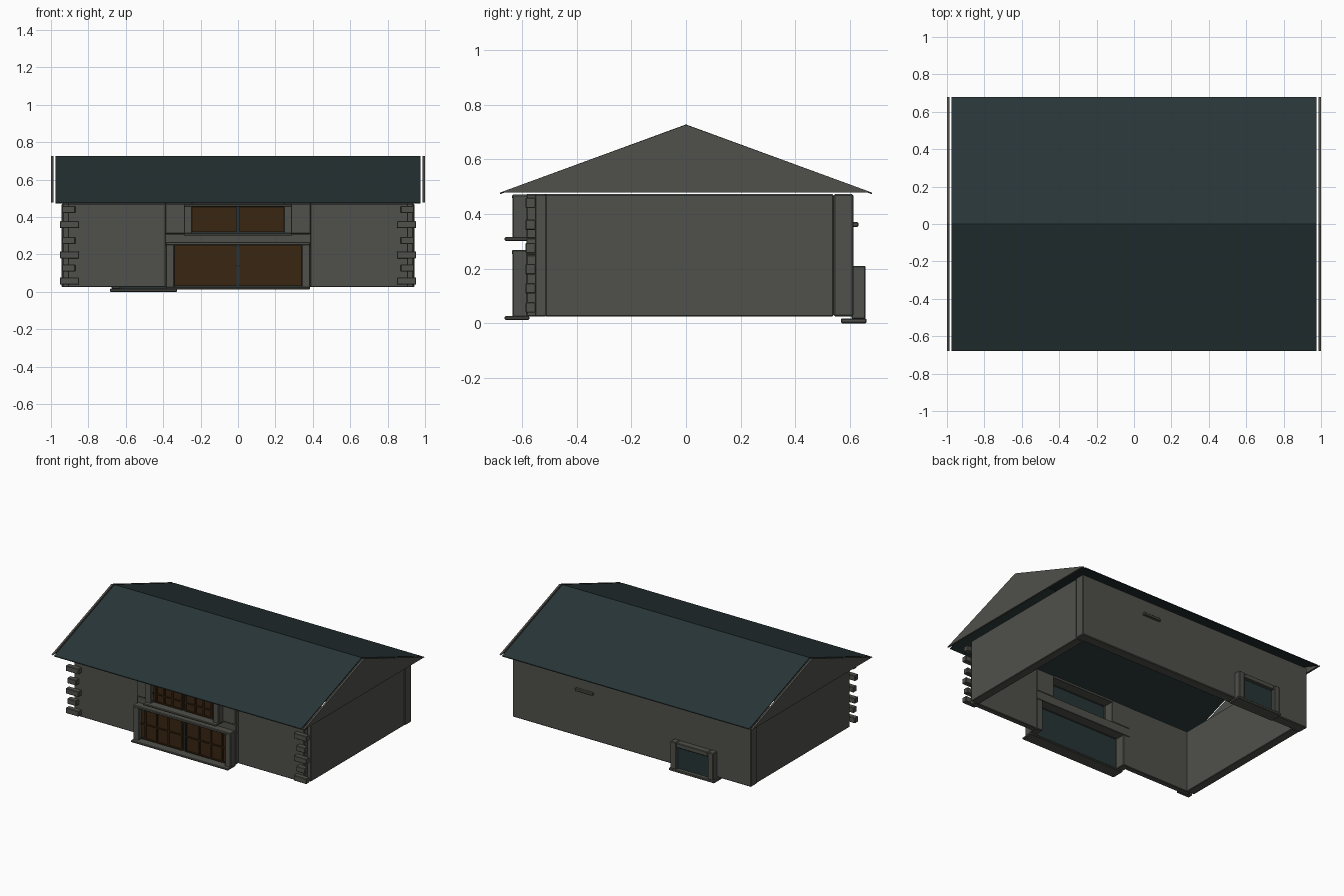
import bpy, bmesh

if "Cube" in bpy.data.objects:
    bpy.data.objects.remove(bpy.data.objects["Cube"])

def material(name, rgb):
    m = bpy.data.materials.new(name)
    m.diffuse_color = (*rgb, 1)
    m.use_nodes = True
    m.node_tree.nodes["Principled BSDF"].inputs["Base Color"].default_value = m.diffuse_color
    return m

STONE = material("grey_stone", (0.080, 0.080, 0.070))
TEAL = material("dark_teal", (0.021, 0.036, 0.037))
WOOD = material("dark_brown_wood", (0.040, 0.019, 0.006))

def finish(name, bm, mat, bevel=0):
    bmesh.ops.recalc_face_normals(bm, faces=bm.faces)
    me = bpy.data.meshes.new(name)
    bm.to_mesh(me)
    bm.free()
    me.materials.append(mat)
    ob = bpy.data.objects.new(name, me)
    bpy.context.collection.objects.link(ob)
    if bevel:
        b = ob.modifiers.new("bevel", 'BEVEL')
        b.width, b.segments = bevel, 1
    return ob

def boxes(name, mat, spans, bevel=0, mirror=False):
    """One object from boxes (x0, x1, y0, y1, z0, z1), optionally mirrored in x."""
    bm = bmesh.new()
    if mirror:
        spans = list(spans) + [(-s[1], -s[0], *s[2:]) for s in spans]
    for x0, x1, y0, y1, z0, z1 in spans:
        vs = bmesh.ops.create_cube(bm, size=1)['verts']
        for v in vs:
            v.co = (x1 if v.co.x > 0 else x0, y1 if v.co.y > 0 else y0,
                    z1 if v.co.z > 0 else z0)
    return finish(name, bm, mat, bevel)

def extrude_x(name, mat, profile, x0, x1):
    """Prism with a (y, z) profile, running along x."""
    bm = bmesh.new()
    f = bm.faces.new([bm.verts.new((x0, y, z)) for y, z in profile])
    g = bmesh.ops.extrude_face_region(bm, geom=[f])['geom']
    for v in g:
        if isinstance(v, bmesh.types.BMVert):
            v.co.x = x1
    return finish(name, bm, mat)

B, T = 0.025, 0.472   # wall bottom and top

# walls, open underneath
boxes("side_walls", STONE, [(0.875, 0.937, -0.515, 0.54, B, T)], 0.004, True)
boxes("back_wall", STONE, [(-0.943, 0.943, 0.54, 0.612, B, T)], 0.005)
boxes("front_walls", STONE, [(0.385, 0.91, -0.553, -0.512, B, T)], 0.004, True)

# alternating corner stones at the front
stones = []
for i, z in enumerate((0.058, 0.128, 0.198, 0.275, 0.36, 0.44)):
    xi, xo = (0.85, 0.952) if i % 2 == 0 else (0.87, 0.94)
    stones.append((xi, xo, -0.587, -0.55, z - 0.019, z + 0.019))
boxes("corner_stones", STONE, stones, 0.003, True)

# projecting centre section with two openings
boxes("centre_posts", STONE, [(0.34, 0.39, -0.583, -0.51, B, 0.25),
                              (0.245, 0.39, -0.583, -0.51, 0.31, T)], 0.004, True)
boxes("centre_bands", STONE, [(-0.39, 0.39, -0.583, -0.51, 0.25, 0.31),
                              (-0.245, 0.245, -0.583, -0.51, 0.455, T)], 0.002)

def front_opening(name, half, border, z0, z1, top, sill_z, bar_z):
    # stone surround and sill
    boxes(name + "_jambs", STONE, [(half, half + border, -0.635, -0.58, z0, top)], 0.004, True)
    boxes(name + "_lintel", STONE, [(-half - border, half + border, -0.637, -0.58, z1, top)], 0.004)
    boxes(name + "_sill", STONE,
          [(-half - border, half + border, -0.663, -0.572, sill_z, sill_z + 0.014)], 0.004)
    # glass with wooden leaves in front
    boxes(name + "_glass", TEAL, [(-half, half, -0.598, -0.592, z0, z1)])
    boxes(name + "_leaves", WOOD, [(0.009, half, -0.606, -0.599, z0 + 0.01, z1)], 0, True)
    # raised border and bars of each leaf
    w, y0, y1 = half - 0.009, -0.614, -0.604
    bars = [(0.009 + w * t - 0.005, 0.009 + w * t + 0.005, y0, y1, z0 + 0.01, z1)
            for t in (0.02, 0.34, 0.62, 0.89)]
    bars += [(0.009, half, y0, y1, z - 0.004, z + 0.004)
             for z in (z0 + 0.014, bar_z, z1 - 0.005)]
    boxes(name + "_bars", WOOD, bars, 0, True)

front_opening("lower_door", 0.34, 0.045, 0.022, 0.25, 0.268, 0.012, 0.14)
front_opening("upper_window", 0.245, 0.045, 0.31, 0.455, 0.47, 0.301, 0.38)

# back window: frame, sill and glass
x0, x1 = -0.675, -0.335
boxes("back_window_frame", STONE, [
    (x0, x0 + 0.045, 0.605, 0.657, 0.016, 0.21), (x1 - 0.045, x1, 0.605, 0.657, 0.016, 0.21),
    (x0 + 0.045, x1 - 0.045, 0.605, 0.655, 0.175, 0.208)], 0.004)
boxes("back_window_sill", STONE, [(-0.685, -0.325, 0.567, 0.66, 0.0, 0.018)], 0.004)
boxes("back_window_glass", TEAL, [(x0 + 0.04, x1 - 0.04, 0.612, 0.632, 0.016, 0.18)])

# small ledge on the back wall
boxes("back_ledge", STONE, [(0.30, 0.44, 0.61, 0.63, 0.352, 0.37)], 0.003)

# thin roof sheet and separate gable plates
extrude_x("roof", TEAL, [(-0.68, 0.472), (-0.68, 0.478), (0, 0.727), (0.68, 0.478),
                         (0.68, 0.472), (0, 0.720)], -0.977, 0.977)
for side, s in (("right", 1), ("left", -1)):
    extrude_x(side + "_gable", STONE, [(-0.68, 0.478), (0.68, 0.478), (0, 0.726)],
              s * 0.987, s * 1.0)
